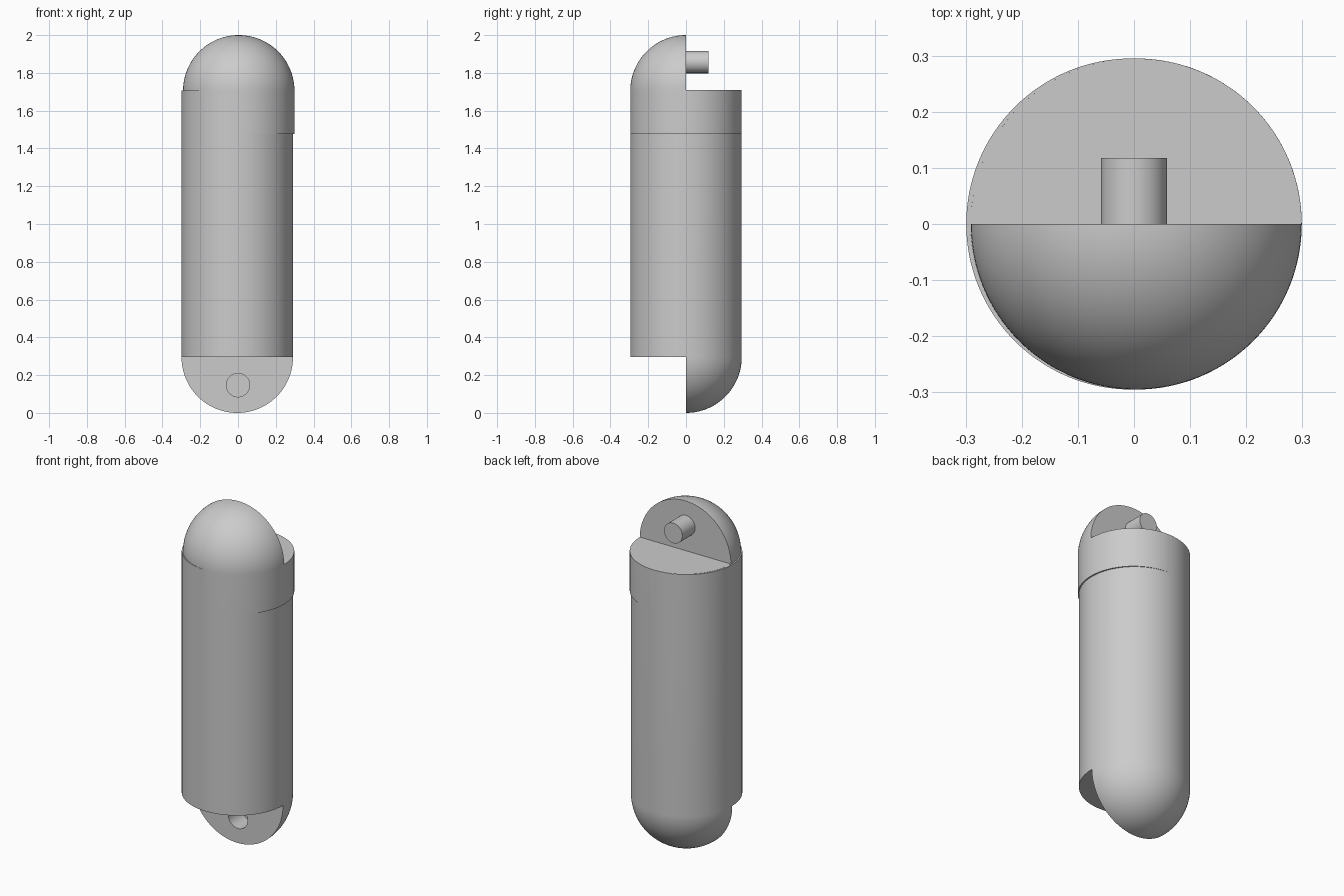
import bpy, bmesh, math
from mathutils import Matrix, Vector

R = 0.295          # barrel radius
OFF = 0.004        # sideways slip between the two sections
SEG = 128

cube = bpy.data.objects.get("Cube")
if cube:
    bpy.data.objects.remove(cube, do_unlink=True)

grey = bpy.data.materials.new("plain_grey")
grey.use_nodes = True
COLOUR = (0.6, 0.6, 0.6, 1)
grey.diffuse_color = COLOUR
grey.node_tree.nodes["Principled BSDF"].inputs["Base Color"].default_value = COLOUR


def finish(name, bm):
    bmesh.ops.recalc_face_normals(bm, faces=bm.faces)
    mesh = bpy.data.meshes.new(name)
    bm.to_mesh(mesh)
    bm.free()
    mesh.materials.append(grey)
    ob = bpy.data.objects.new(name, mesh)
    bpy.context.collection.objects.link(ob)
    return ob


def activate(ob):
    bpy.ops.object.select_all(action='DESELECT')
    ob.select_set(True)
    bpy.context.view_layer.objects.active = ob


def domed_barrel(name, x, flat_z, dome_z, up):
    """Cylinder from flat_z to dome_z, closed by a hemisphere pointing up or down."""
    bm = bmesh.new()
    steps = 32
    profile = [(0, flat_z), (R, flat_z)]
    for i in range(steps + 1):
        a = math.pi / 2 * i / steps
        profile.append((R * math.cos(a), dome_z + up * R * math.sin(a)))
    profile[-1] = (0, dome_z + up * R)
    verts = [bm.verts.new((r, 0, z)) for r, z in profile]
    edges = [bm.edges.new(pair) for pair in zip(verts, verts[1:])]
    bmesh.ops.spin(bm, geom=verts + edges, cent=(0, 0, 0), axis=(0, 0, 1),
                   angle=math.tau, steps=SEG, use_duplicate=False)
    bmesh.ops.remove_doubles(bm, verts=bm.verts, dist=1e-5)
    bmesh.ops.translate(bm, verts=bm.verts, vec=(x, 0, 0))
    return finish(name, bm)


def box(name, low, high):
    bm = bmesh.new()
    low, high = Vector(low), Vector(high)
    bmesh.ops.create_cube(bm, size=1, matrix=Matrix.Translation((low + high) / 2)
                          @ Matrix.Diagonal((*(high - low), 1)))
    return finish(name, bm)


def rod(name, radius, y0, y1, x, z):
    bm = bmesh.new()
    bmesh.ops.create_cone(bm, cap_ends=True, segments=48, radius1=radius, radius2=radius,
                          depth=y1 - y0, matrix=Matrix.Translation((x, (y0 + y1) / 2, z))
                          @ Matrix.Rotation(math.pi / 2, 4, 'X'))
    return finish(name, bm)


def cut(ob, cutter):
    cutter.hide_render = True
    mod = ob.modifiers.new("cut", 'BOOLEAN')
    mod.operation, mod.solver, mod.object = 'DIFFERENCE', 'EXACT', cutter
    activate(ob)
    bpy.ops.object.modifier_apply(modifier=mod.name)
    bpy.data.objects.remove(cutter, do_unlink=True)


# Long lower section: front of its dome cut away, with a blind socket
lower = domed_barrel("lower_barrel", -OFF, 1.708, R, -1)
cut(lower, box("front_cutter", (-1, -1, -1), (1, 0, 0.297)))
cut(lower, rod("socket_cutter", 0.062, -0.1, 0.12, 0, 0.147))

# Short upper section: back of its dome cut away
upper = domed_barrel("upper_collar", OFF, 1.476, 2 - R, 1)
cut(upper, box("back_cutter", (-1, 0, 1.709), (1, 1, 3)))

# Peg on the upper flat face
peg = rod("peg", 0.059, -0.02, 0.118, 0, 1.857)

for ob in (lower, upper, peg):
    activate(ob)
    bpy.ops.object.shade_smooth_by_angle(angle=math.radians(30))
